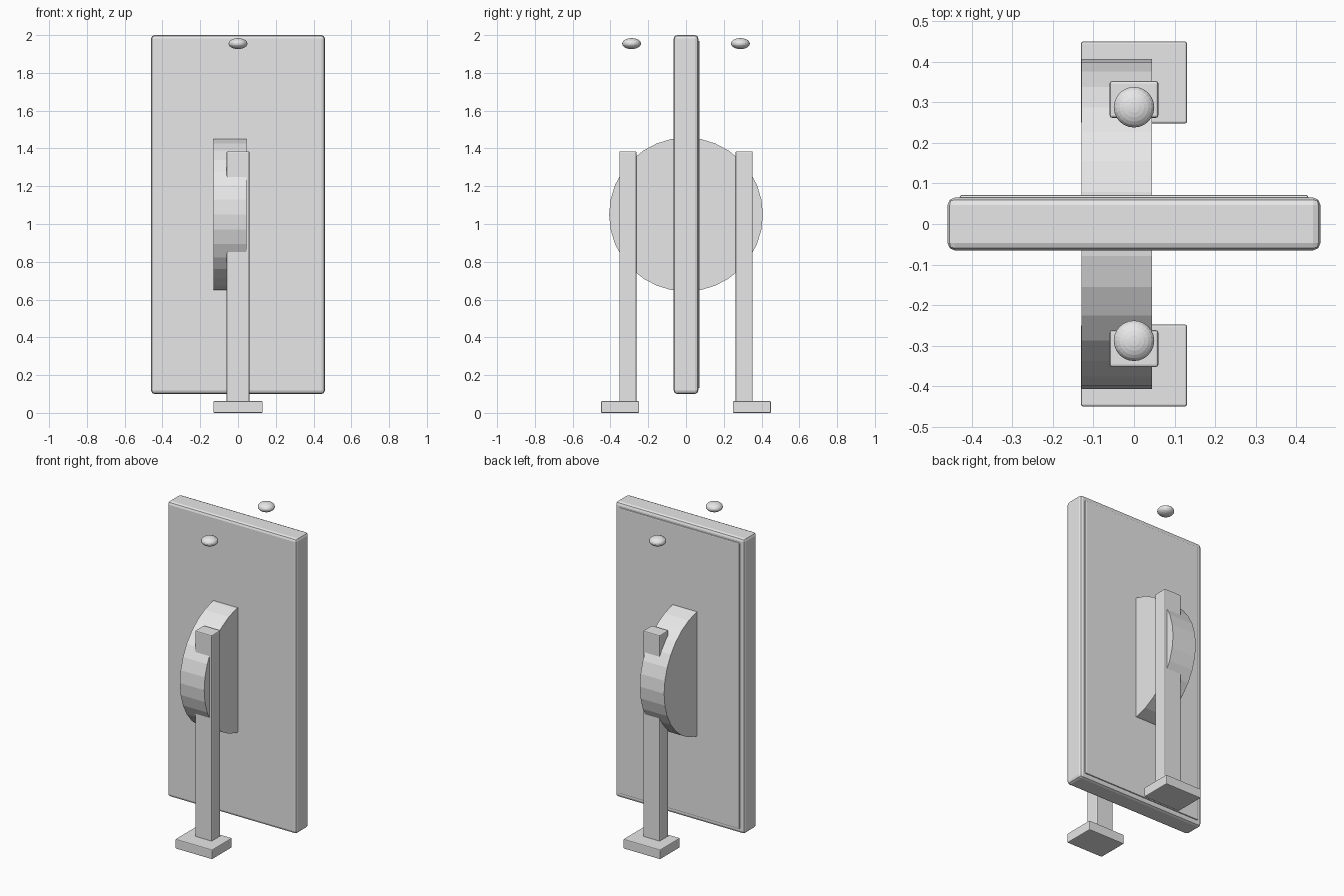
import bpy
import math

cube = bpy.data.objects.get("Cube")
if cube:
    bpy.data.objects.remove(cube, do_unlink=True)

grey = bpy.data.materials.new("plain_grey")
grey.use_nodes = True
grey.diffuse_color = (0.8, 0.8, 0.8, 1)
grey.node_tree.nodes["Principled BSDF"].inputs["Base Color"].default_value = (0.8, 0.8, 0.8, 1)


def box(name, low, high, bevel, segments=2):
    """Box between two corners with rounded edges."""
    bpy.ops.mesh.primitive_cube_add(size=1)
    ob = bpy.context.object
    ob.name = name
    ob.location = [(a + b) / 2 for a, b in zip(low, high)]
    ob.scale = [b - a for a, b in zip(low, high)]
    bpy.ops.object.transform_apply(location=False, rotation=False, scale=True)
    mod = ob.modifiers.new("rounded_edges", "BEVEL")
    mod.width = bevel
    mod.segments = segments
    ob.data.materials.append(grey)
    return ob


# Door leaf and the thin raised panel on its back
box("door_leaf", (-0.46, -0.065, 0.1), (0.46, 0.065, 2.0), 0.018)
box("back_panel", (-0.43, 0.0, 0.13), (0.43, 0.072, 1.97), 0.006)

# Wheel passing through the door, axis along x
bpy.ops.mesh.primitive_cylinder_add(vertices=32, radius=0.407, depth=0.173,
                                    location=(-0.0425, 0, 1.05),
                                    rotation=(0, math.pi / 2, 0))
wheel = bpy.context.object
wheel.name = "wheel"
wheel.data.materials.append(grey)

# Post, foot and floating knob on each side
for side, sign in (("front", -1), ("back", 1)):
    y0, y1 = sorted((sign * 0.262, sign * 0.353))
    box(side + "_post", (-0.06, y0, 0.04), (0.06, y1, 1.385), 0.006)
    y0, y1 = sorted((sign * 0.248, sign * 0.45))
    box(side + "_foot", (-0.131, y0, 0.0), (0.131, y1, 0.062), 0.005)
    bpy.ops.mesh.primitive_uv_sphere_add(segments=24, ring_count=12, radius=0.05,
                                         location=(0, sign * 0.288, 1.955))
    knob = bpy.context.object
    knob.name = side + "_knob"
    knob.scale.z = 0.58
    knob.data.materials.append(grey)
